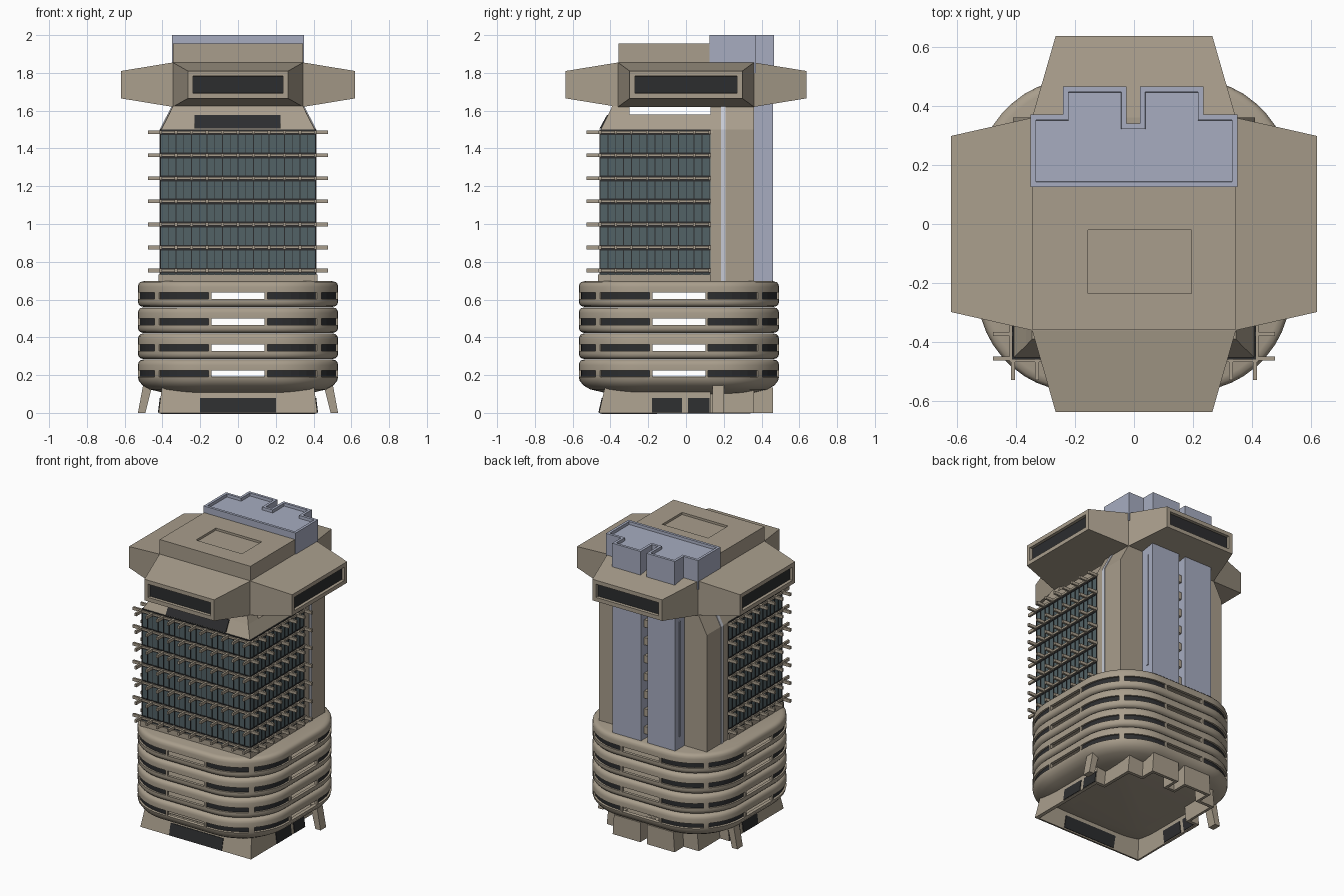
import bpy, bmesh, math

cube = bpy.data.objects.get("Cube")
if cube:
    bpy.data.objects.remove(cube, do_unlink=True)


def material(name, rgb):
    m = bpy.data.materials.new(name)
    m.use_nodes = True
    m.diffuse_color = (*rgb, 1)
    m.node_tree.nodes["Principled BSDF"].inputs["Base Color"].default_value = (*rgb, 1)
    return m


TAN = material("tan concrete", (0.395, 0.34, 0.262))
BLUE = material("blue grey metal", (0.385, 0.415, 0.53))
GLASS = material("teal glass", (0.085, 0.122, 0.132))
BLACK = material("dark glazing", (0.025, 0.026, 0.028))
PALE = material("pale trim", (0.57, 0.59, 0.66))


def finish(name, bm, *mats):
    mesh = bpy.data.meshes.new(name)
    bm.to_mesh(mesh)
    bm.free()
    for m in mats:
        mesh.materials.append(m)
    ob = bpy.data.objects.new(name, mesh)
    bpy.context.collection.objects.link(ob)
    return ob


def add_block(bm, base, z0, z1, top=None):
    """Rectangular block, or a frustum when the top differs. Rects are x0, x1, y0, y1."""
    rings = []
    for (x0, x1, y0, y1), z in ((base, z0), (top or base, z1)):
        x0, x1 = min(x0, x1), max(x0, x1)
        rings.append([bm.verts.new((x, y, z)) for x, y in ((x0, y0), (x1, y0), (x1, y1), (x0, y1))])
    lo, hi = rings
    bm.faces.new(lo[::-1])
    bm.faces.new(hi)
    for i in range(4):
        j = (i + 1) % 4
        bm.faces.new((lo[i], lo[j], hi[j], hi[i]))


def blocks(name, mat, *specs):
    bm = bmesh.new()
    for s in specs:
        add_block(bm, *s)
    return finish(name, bm, mat)


def thicken(ob, thickness):
    mod = ob.modifiers.new("wall thickness", "SOLIDIFY")
    mod.thickness, mod.offset = thickness, -1
    mod.use_even_offset = True
    bpy.ops.object.select_all(action="DESELECT")
    ob.select_set(True)
    bpy.context.view_layer.objects.active = ob
    bpy.ops.object.modifier_apply(modifier=mod.name)


# Podium plan: rounded square, each segment tagged as wall, dark slot or open slot
CY, FLAT, RAD = -0.0375, 0.19, 0.34


def plan(inset):
    pts, tags = [], []
    for k in range(4):
        quarter = []
        for a in (0, 8, 16, 24, 32, 42, 48, 58, 66, 74, 82, 90):
            t = math.radians(a)
            quarter.append((FLAT + (RAD - inset) * math.cos(t), FLAT + (RAD - inset) * math.sin(t),
                            "wall" if a == 42 else "dark"))
        side = FLAT + RAD - inset
        for x, tag in ((0.155, "wall"), (0.14, "open"), (-0.14, "wall"), (-0.155, "dark")):
            quarter.append((x, side, tag))
        c, s = round(math.cos(k * math.pi / 2)), round(math.sin(k * math.pi / 2))
        for x, y, tag in quarter:
            pts.append((x * c - y * s, x * s + y * c + CY))
            tags.append(tag)
    return pts, tags


def shell(name, profile, mat, keep, caps):
    """Loft the plan through (inset, z) rows; keep(row, tag) picks the faces."""
    bm = bmesh.new()
    rows = [[bm.verts.new((x, y, z)) for x, y in plan(d)[0]] for d, z in profile]
    tags = plan(0)[1]
    n = len(tags)
    for r in range(len(rows) - 1):
        for i in range(n):
            if keep(r, tags[i]):
                j = (i + 1) % n
                bm.faces.new((rows[r][i], rows[r][j], rows[r + 1][j], rows[r + 1][i]))
    if caps:
        bm.faces.new(rows[0][::-1])
        bm.faces.new(rows[-1])
    return finish(name, bm, mat)


# Four slotted podium bands with dark glazing behind the corner slots
for level in range(4):
    slot = 0.19 + 0.138 * level
    top = slot + 0.093
    if level:
        low = [(0.03, slot - 0.043), (0.012, slot - 0.038), (0.003, slot - 0.028), (0, slot - 0.015)]
    else:
        low = [(0.24, 0.095), (0.13, 0.108), (0.06, 0.125), (0.025, 0.145), (0.005, 0.17)]
    profile = low + [(0, slot), (0, slot + 0.034), (0, top - 0.03), (0.003, top - 0.015),
                     (0.012, top - 0.005), (0.03, top)]
    slot_row = len(low)
    band = shell(f"podium_band_{level + 1}", profile, TAN,
                 lambda r, tag: r != slot_row or tag == "wall", True)
    thicken(band, 0.02)
    bpy.ops.object.shade_smooth_by_angle(angle=math.radians(35))
    shell(f"podium_glazing_{level + 1}", [(0.012, slot - 0.003), (0.012, slot + 0.037)], BLACK,
          lambda r, tag: tag == "dark", False)

# Hollow ground floor wall: a stepped half outline, mirrored, leaning in at the front
half = [(0.42, -0.46), (0.42, 0.13), (0.35, 0.13), (0.35, 0.36), (0.235, 0.36), (0.235, 0.46),
        (0.025, 0.46), (0.025, 0.36)]
outline = half + [(-x, y) for x, y in half[::-1]]
bm = bmesh.new()
lo = [bm.verts.new((x, y, 0)) for x, y in outline]
hi = [bm.verts.new((x * 0.96, y + (0.03 if y < 0 else 0), 0.135)) for x, y in outline]
for i in range(len(outline)):
    j = (i + 1) % len(outline)
    bm.faces.new((lo[i], lo[j], hi[j], hi[i]))
thicken(finish("ground_floor_wall", bm, TAN), 0.02)
blocks("front_doors", BLACK, ((-0.2, 0.2, -0.464, -0.435), 0.002, 0.08, (-0.2, 0.2, -0.446, -0.417)))
blocks("side_doors", BLACK, *[((s * 0.395, s * 0.424, a, b), 0.002, 0.08, (s * 0.385, s * 0.414, a, b))
                              for s in (-1, 1) for a, b in ((-0.18, -0.02), (0.01, 0.125))])
blocks("splayed_legs", TAN, *[((s * 0.49, s * 0.53, 0.14, 0.2), 0, 0.16,
                               (s * 0.45, s * 0.5, 0.14, 0.2)) for s in (-1, 1)])

# Office tower: glass body, floor bands, mullions and sun-shade brackets
X, Y0, Y1 = 0.41, -0.455, 0.13
floors = [0.754 + 0.122 * i for i in range(7)]
blocks("tower_curb", TAN, ((-0.42, 0.42, -0.465, 0.13), 0.695, 0.732))
blocks("tower_glass", GLASS, ((-X, X, Y0, Y1), 0.73, 1.485))
blocks("floor_spandrels", BLACK, *[((-X - 0.003, X + 0.003, Y0 - 0.003, Y1), z - 0.016, z + 0.014)
                                   for z in floors])
mullions = [((x - 0.002, x + 0.002, Y0 - 0.004, Y0), 0.73, 1.485)
            for x in [-0.41 + 0.041 * i for i in range(21)]]
mullions += [((s * X, s * (X + 0.004), y - 0.002, y + 0.002), 0.73, 1.485)
             for s in (-1, 1) for y in [-0.455 + 0.0415 * i for i in range(15)]]
blocks("mullions", BLACK, *mullions)
shades = []
for z in floors:
    lo, hi = z - 0.01, z + 0.01
    shades.append(((-X - 0.012, X + 0.012, Y0 - 0.012, Y1), z - 0.007, z + 0.007))
    shades += [((x - 0.007, x + 0.007, -0.528, Y0), lo, hi)
               for x in [-0.41 + 0.082 * i for i in range(11)]]
    shades += [((s * X, s * 0.477, y - 0.007, y + 0.007), lo, hi)
               for s in (-1, 1) for y in [-0.455 + 0.083 * i for i in range(8)]]
blocks("sun_shades", TAN, *shades)

# Sloped tower cap with an open gap on both sides under the crown
blocks("tower_cap", TAN,
       ((-0.415, 0.415, -0.46, 0.14), 1.483, 1.58, (-0.365, 0.365, -0.411, 0.14)),
       ((-0.365, 0.365, -0.411, -0.3), 1.58, 1.625, (-0.345, 0.345, -0.39, -0.3)))
blocks("cap_window", BLACK, ((-0.23, 0.225, -0.458, -0.4), 1.505, 1.578, (-0.23, 0.225, -0.418, -0.38)))

# Rear service core, pale strips, shafts and shaft landings
blocks("rear_core", TAN, ((-0.41, 0.41, 0.13, 0.36), 0.695, 1.5),
       ((-0.41, 0.41, 0.13, 0.36), 1.5, 1.625, (-0.345, 0.345, 0.13, 0.36)))
strips = []
for s in (-1, 1):
    strips.append(((s * 0.4, s * 0.415, 0.185, 0.21), 0.695, 1.5))
    strips.append(((s * 0.4, s * 0.415, 0.185, 0.21), 1.5, 1.625, (s * 0.335, s * 0.35, 0.185, 0.21)))
blocks("pale_strips", PALE, *strips)
blocks("lift_shafts", BLUE, ((-0.24, -0.03, 0.3, 0.46), 0.69, 1.9),
       ((0.02, 0.235, 0.3, 0.46), 0.69, 1.9))
blocks("shaft_rails", BLUE, *[((x - 0.005, x + 0.005, 0.405, 0.42), 0.78, 1.57)
                              for x in (-0.24, 0.235)])
blocks("shaft_landings", TAN, *[((-0.03, 0.02, 0.35, 0.425), z - 0.02, z + 0.03) for z in floors])

# Crown block with four tapered bays, each ending in a recessed window
blocks("crown_core", TAN, ((-0.345, 0.345, -0.36, 0.36), 1.62, 1.855))
for k, side in enumerate(("front", "left", "back", "right")):
    across, near, tip, far = (0.345, 0.36, 0.265, 0.637) if k % 2 == 0 else (0.36, 0.345, 0.298, 0.62)
    bm = bmesh.new()
    root = [bm.verts.new((x, -near, z)) for x, z in
            ((-across, 1.62), (across, 1.62), (across, 1.855), (-across, 1.855))]
    end = [bm.verts.new((x, -far, z)) for x, z in
           ((-tip, 1.665), (tip, 1.665), (tip, 1.81), (-tip, 1.81))]
    for i in range(4):
        j = (i + 1) % 4
        bm.faces.new((root[i], root[j], end[j], end[i]))
    window = bm.faces.new(end)
    bm.normal_update()
    bmesh.ops.inset_region(bm, faces=[window], thickness=0.027, use_even_offset=True)
    bmesh.ops.inset_region(bm, faces=[window], thickness=0.001, depth=-0.02, use_even_offset=True)
    window.material_index = 1
    bay = finish(f"{side}_bay", bm, TAN, BLACK)
    bay.rotation_euler.z = k * math.pi / 2

# Roof slab with a sunken panel
blocks("roof_slab", TAN, ((-0.345, 0.345, -0.358, 0.125), 1.85, 1.94),
       ((-0.345, -0.155, -0.358, 0.125), 1.94, 1.955), ((0.195, 0.345, -0.358, 0.125), 1.94, 1.955),
       ((-0.155, 0.195, -0.358, -0.235), 1.94, 1.955), ((-0.155, 0.195, -0.02, 0.125), 1.94, 1.955))

# Stepped plant room with a parapet
outline = [(-0.35, 0.125), (0.35, 0.125), (0.35, 0.37), (0.235, 0.37), (0.235, 0.465), (0.02, 0.465),
           (0.02, 0.34), (-0.025, 0.34), (-0.025, 0.465), (-0.24, 0.465), (-0.24, 0.37), (-0.35, 0.37)]
bm = bmesh.new()
lo = [bm.verts.new((x, y, 1.8)) for x, y in outline]
hi = [bm.verts.new((x, y, 2.0)) for x, y in outline]
for i in range(len(outline)):
    j = (i + 1) % len(outline)
    bm.faces.new((lo[i], lo[j], hi[j], hi[i]))
bm.faces.new(lo[::-1])
roof = bm.faces.new(hi)
bm.normal_update()
bmesh.ops.inset_region(bm, faces=[roof], thickness=0.018, use_even_offset=True)
bmesh.ops.inset_region(bm, faces=[roof], thickness=0.001, depth=-0.02, use_even_offset=True)
finish("plant_room", bm, BLUE)
